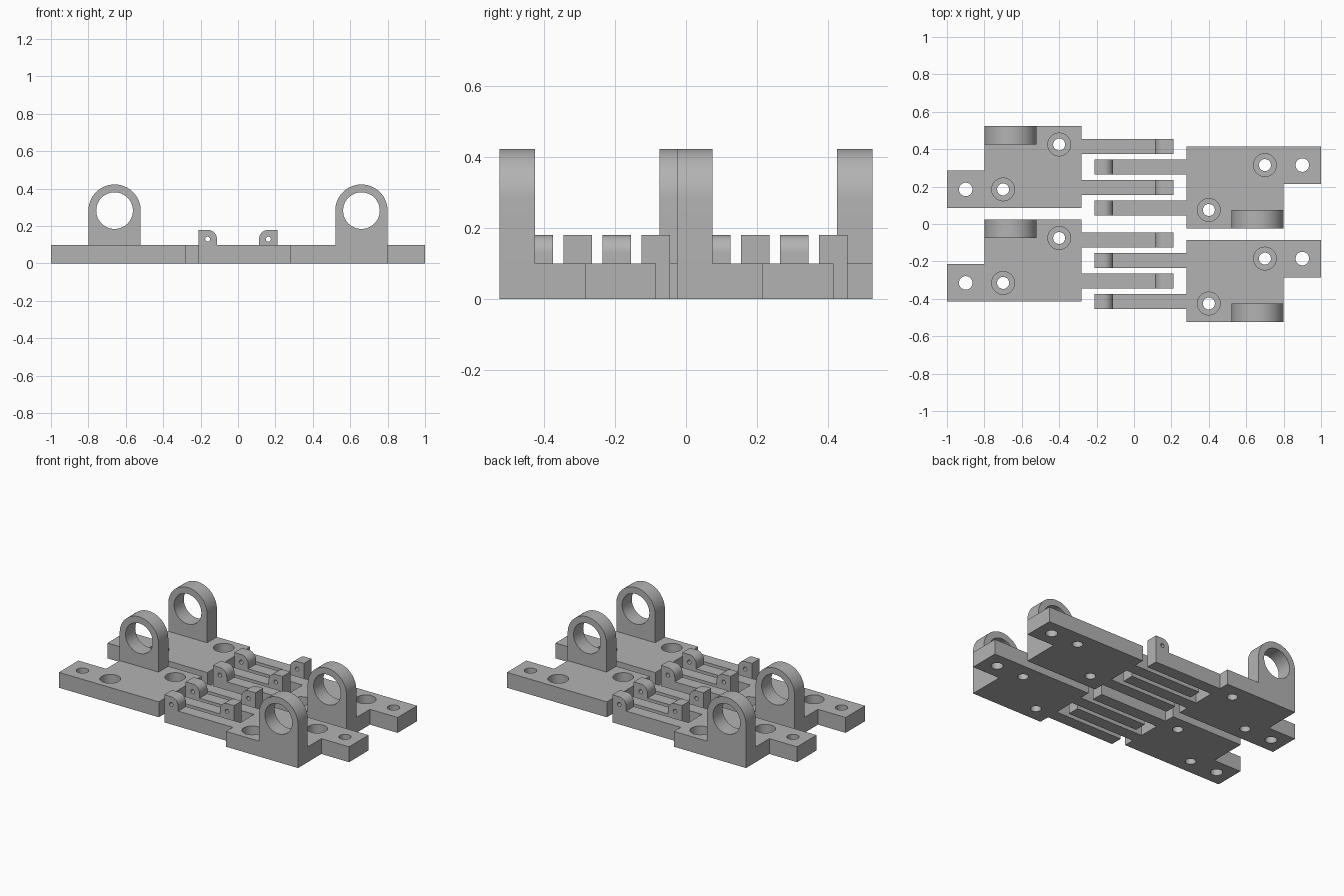
import bpy, bmesh
from math import pi, sin, cos, radians

if "Cube" in bpy.data.objects:
    bpy.data.objects.remove(bpy.data.objects["Cube"], do_unlink=True)

grey = bpy.data.materials.new("plain grey")
grey.use_nodes = True
grey.diffuse_color = (0.45, 0.45, 0.45, 1)
grey.node_tree.nodes["Principled BSDF"].inputs["Base Color"].default_value = grey.diffuse_color


def arc(cx, cy, r, start, end, steps):
    angles = [radians(start + (end - start) * i / steps) for i in range(steps + 1)]
    return [(cx + r * cos(a), cy + r * sin(a)) for a in angles]


def circle(cx, cy, r):
    return arc(cx, cy, r, 0, 360, 48)[:-1]


def prism(name, outline, axis, low, high):
    """Extrude a flat outline along z (xy outline) or y (xz outline)."""
    bm = bmesh.new()
    place = (lambda u, v, d: (u, v, d)) if axis == "z" else (lambda u, v, d: (u, d, v))
    face = bm.faces.new([bm.verts.new(place(u, v, low)) for u, v in outline])
    top = bmesh.ops.extrude_face_region(bm, geom=[face])["geom"]
    moved = [e for e in top if isinstance(e, bmesh.types.BMVert)]
    bmesh.ops.translate(bm, verts=moved, vec=place(0, 0, high - low))
    bmesh.ops.recalc_face_normals(bm, faces=bm.faces)
    mesh = bpy.data.meshes.new(name)
    bm.to_mesh(mesh)
    bm.free()
    mesh.materials.append(grey)
    obj = bpy.data.objects.new(name, mesh)
    bpy.context.collection.objects.link(obj)
    return obj


def carve(obj, cutters):
    """Cut the holes, then drop the cutters and return the finished mesh."""
    for c in cutters:
        c.hide_render = True
        mod = obj.modifiers.new("hole", "BOOLEAN")
        mod.operation, mod.solver, mod.object = "DIFFERENCE", "EXACT", c
    bpy.context.view_layer.update()
    graph = bpy.context.evaluated_depsgraph_get()
    mesh = bpy.data.meshes.new_from_object(obj.evaluated_get(graph))
    for o in [obj] + cutters:
        bpy.data.objects.remove(o, do_unlink=True)
    mesh.shade_smooth()
    mesh.set_sharp_from_angle(angle=radians(30))
    return mesh


T = 0.10  # plate thickness

# Base plate with an end tab, screw holes and counterbores
plate = prism("plate", [(-1, -0.22), (-0.28, -0.22), (-0.28, 0.22), (-0.8, 0.22),
                        (-0.8, -0.02), (-1, -0.02)], "z", 0, T)
cutters = [prism("cut", circle(-0.9, -0.12, 0.036), "z", -0.1, 0.3)]
for x, y in ((-0.7, -0.12), (-0.4, 0.12)):
    cutters.append(prism("cut", circle(x, y, 0.032), "z", -0.1, 0.3))
    cutters.append(prism("cut", circle(x, y, 0.061), "z", 0.04, 0.3))
plate_mesh = carve(plate, cutters)

# Round-topped bearing lug
lug = prism("lug", [(-0.8, T), (-0.52, T)] + arc(-0.66, 0.2825, 0.14, 0, 180, 32),
            "y", 0.12, 0.22)
lug_mesh = carve(lug, [prism("cut", circle(-0.66, 0.2825, 0.098), "y", 0, 0.4)])

# Long finger ending in a pin knuckle, rounded on its inner side
finger = prism("finger", [(-0.28, 0), (0.2125, 0), (0.2125, 0.18)]
               + arc(0.1625, 0.13, 0.05, 90, 180, 12) + [(0.1125, T), (-0.28, T)],
               "y", -0.04, 0.04)
finger_mesh = carve(finger, [prism("cut", circle(0.1625, 0.13, 0.013), "y", -0.1, 0.1)])


def place(name, mesh, y, turn, dy=0):
    obj = bpy.data.objects.new(name, mesh)
    obj.location = (0, y + dy * cos(turn), 0)
    obj.rotation_euler.z = turn
    bpy.context.collection.objects.link(obj)


# Four interlocking brackets: two facing each way
for side, y, turn in (("right_rear", 0.305, 0), ("right_front", -0.195, 0),
                      ("left_rear", 0.195, pi), ("left_front", -0.305, pi)):
    place(side + "_plate", plate_mesh, y, turn)
    place(side + "_bearing_lug", lug_mesh, y, turn)
    for label, dy in (("outer", 0.11), ("inner", -0.11)):
        place(f"{side}_{label}_hinge_finger", finger_mesh, y, turn, dy)
